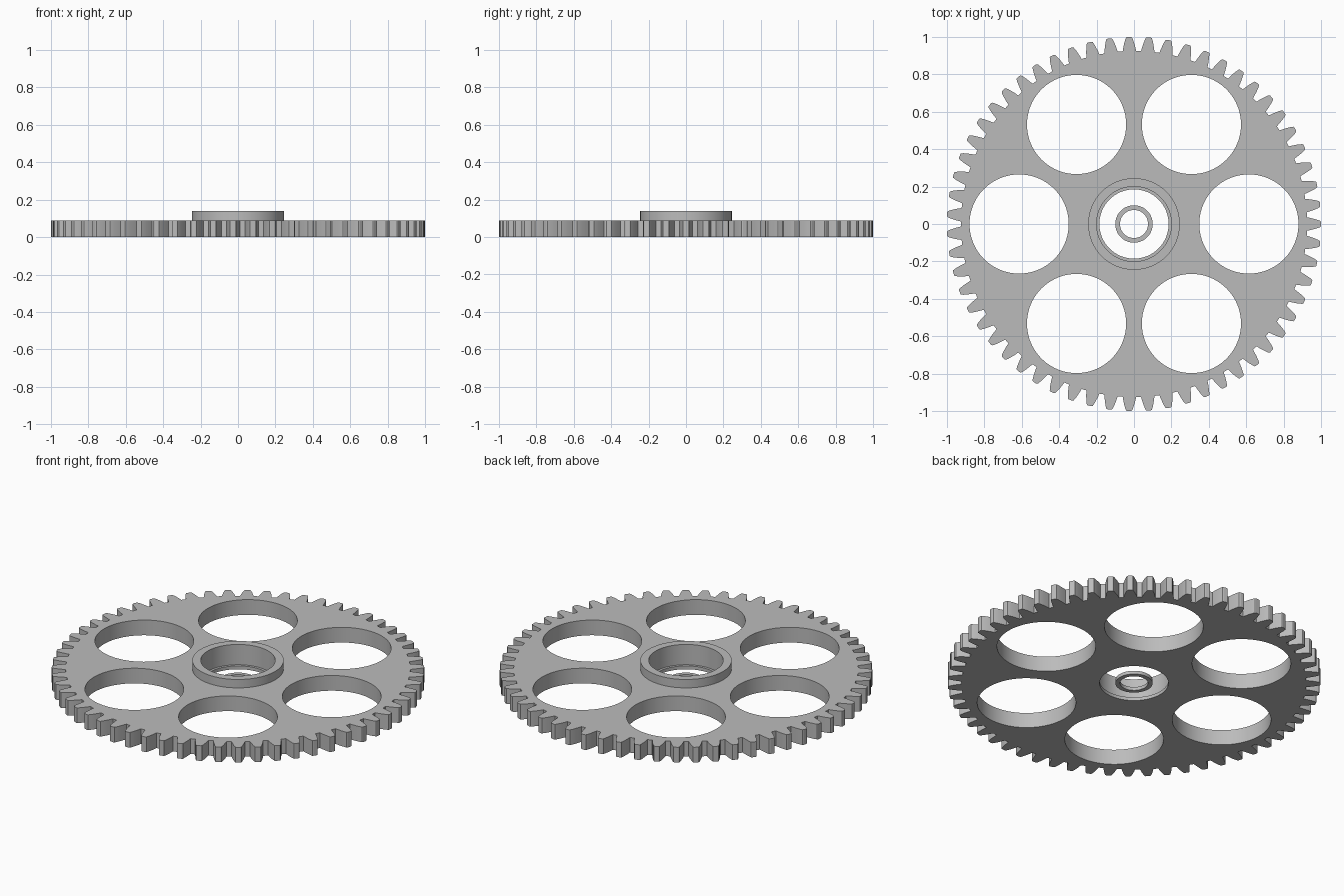
import bpy, bmesh
from math import sin, cos, pi, radians

if "Cube" in bpy.data.objects:
    bpy.data.objects.remove(bpy.data.objects["Cube"])

TEETH = 59
PLATE_TOP, HUB_TOP, LEDGE = 0.09, 0.14, 0.02

# One plain grey metal
metal = bpy.data.materials.new("grey metal")
metal.use_nodes = True
GREY = (0.5, 0.5, 0.5, 1)
metal.diffuse_color = GREY
metal.node_tree.nodes["Principled BSDF"].inputs["Base Color"].default_value = GREY


def circle(r, cx=0, cy=0, n=96):
    return [(cx + r * cos(2 * pi * i / n), cy + r * sin(2 * pi * i / n)) for i in range(n)]


def gear_outline():
    # Half of one tooth as (radius, half width), mirrored and repeated
    half = [(0.925, 0.036), (0.945, 0.032), (0.967, 0.0265), (0.985, 0.021), (0.997, 0.016)]
    tooth = [(r, -w) for r, w in half] + [(1.0, -0.011), (1.0, 0.011)]
    tooth += [(r, w) for r, w in reversed(half)]
    points = []
    for i in range(TEETH):
        for r, w in tooth:
            a = 2 * pi * i / TEETH + w / r
            points.append((r * cos(a), r * sin(a)))
    return points


def loop(bm, points, z):
    verts = [bm.verts.new((x, y, z)) for x, y in points]
    edges = [bm.edges.new((v, verts[i - 1])) for i, v in enumerate(verts)]
    return verts, edges


def wall(bm, a, b):
    for i in range(len(a[0])):
        bm.faces.new((a[0][i - 1], a[0][i], b[0][i], b[0][i - 1]))


def finish(bm, name):
    bmesh.ops.recalc_face_normals(bm, faces=bm.faces)
    mesh = bpy.data.meshes.new(name)
    bm.to_mesh(mesh)
    bm.free()
    mesh.materials.append(metal)
    obj = bpy.data.objects.new(name, mesh)
    bpy.context.collection.objects.link(obj)
    bpy.ops.object.select_all(action="DESELECT")
    obj.select_set(True)
    bpy.context.view_layer.objects.active = obj
    bpy.ops.object.shade_smooth_by_angle(angle=radians(20))


# Toothed wheel with six round openings and a raised hub
bm = bmesh.new()
outlines = [gear_outline()]
outlines += [circle(0.265, 0.614 * cos(k * pi / 3), 0.614 * sin(k * pi / 3)) for k in range(6)]
bottom = [loop(bm, p, 0) for p in outlines]
top = [loop(bm, p, PLATE_TOP) for p in outlines]
for low, high in zip(bottom, top):
    wall(bm, low, high)

# Hub profile, from the outer foot over the rim and down the stepped bore
profile = [(0.245, PLATE_TOP), (0.245, HUB_TOP), (0.2, HUB_TOP),
           (0.2, LEDGE), (0.185, LEDGE), (0.185, 0)]
hub = [loop(bm, circle(r), z) for r, z in profile]
for a, b in zip(hub, hub[1:]):
    wall(bm, a, b)

# Flat caps between the outline and the openings
for loops, bore, up in ((bottom, hub[-1], -1), (top, hub[0], 1)):
    edges = [e for l in loops + [bore] for e in l[1]]
    bmesh.ops.triangle_fill(bm, use_beauty=True, edges=edges, normal=(0, 0, up))
finish(bm, "gear_wheel")

# Small loose ring in the middle of the bore
bm = bmesh.new()
section = [(0.1, 0), (0.1, LEDGE), (0.075, LEDGE), (0.075, 0)]
rings = [loop(bm, circle(r, n=48), z) for r, z in section]
for i in range(len(rings)):
    wall(bm, rings[i - 1], rings[i])
finish(bm, "centre_ring")
